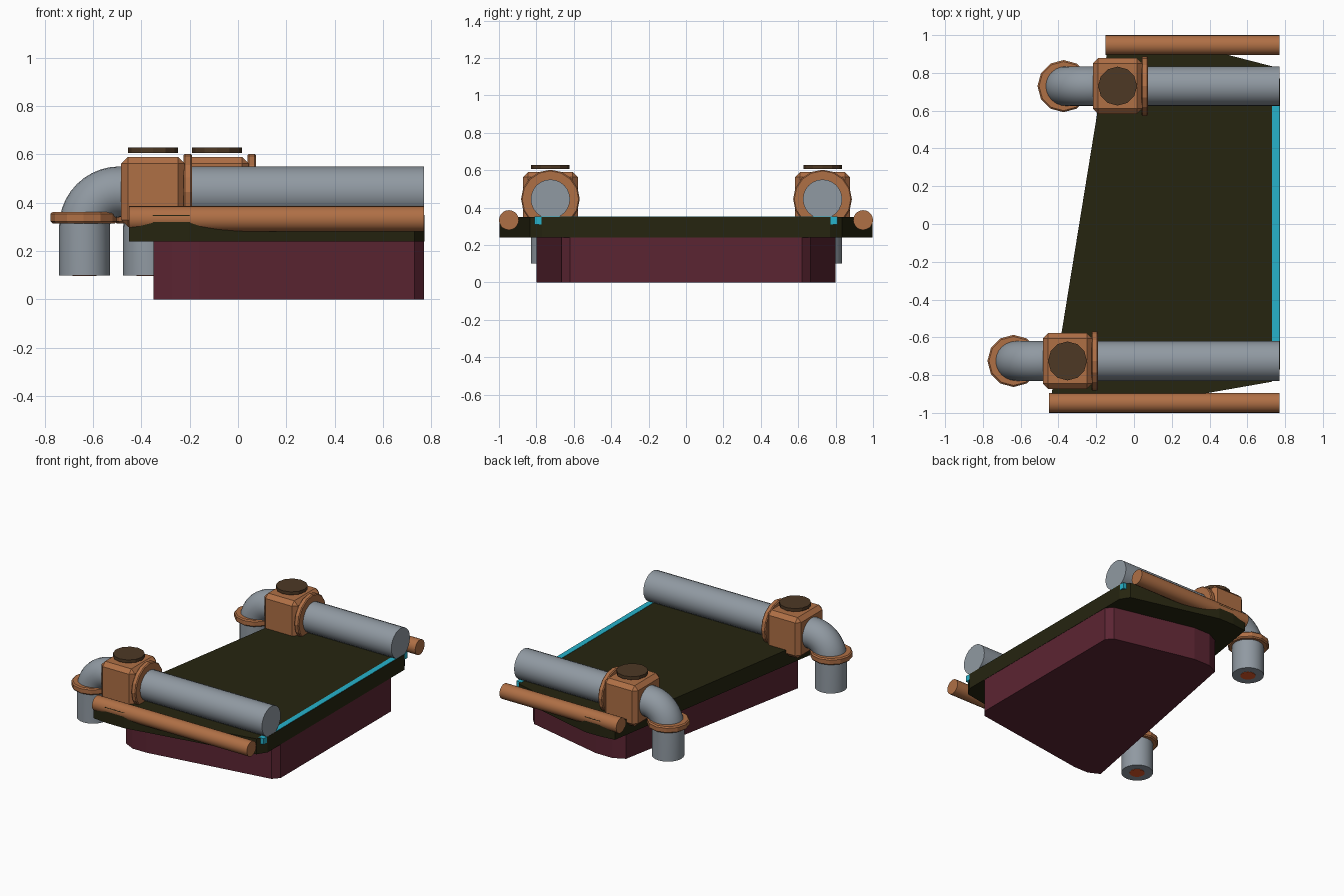
import bpy, bmesh, math
from mathutils import Vector, Matrix

if "Cube" in bpy.data.objects:
    bpy.data.objects.remove(bpy.data.objects["Cube"], do_unlink=True)


def material(name, *rgb):
    m = bpy.data.materials.new(name)
    m.use_nodes = True
    m.diffuse_color = (*rgb, 1)
    m.node_tree.nodes["Principled BSDF"].inputs["Base Color"].default_value = (*rgb, 1)
    return m


OLIVE = material("dark olive", .019, .018, .005)
MAROON = material("maroon", .105, .018, .032)
COPPER = material("copper", .43, .16, .06)
STEEL = material("pipe grey", .28, .32, .36)
BROWN = material("dark brown", .075, .04, .018)
CYAN = material("cyan", .02, .45, .6)
GLOW = material("bright orange", .75, .1, .02)


def finish(name, bm, mat, smooth=False):
    bmesh.ops.recalc_face_normals(bm, faces=bm.faces)
    mesh = bpy.data.meshes.new(name)
    bm.to_mesh(mesh)
    bm.free()
    mesh.materials.append(mat)
    ob = bpy.data.objects.new(name, mesh)
    bpy.context.collection.objects.link(ob)
    if smooth:
        bpy.ops.object.select_all(action='DESELECT')
        ob.select_set(True)
        bpy.context.view_layer.objects.active = ob
        bpy.ops.object.shade_smooth_by_angle(angle=math.radians(35))
    return ob


def slab(name, outline, z0, z1, mat):
    bm = bmesh.new()
    base = bm.faces.new([bm.verts.new((x, y, z0)) for x, y in outline])
    top = bmesh.ops.extrude_face_region(bm, geom=[base])["geom"]
    bmesh.ops.translate(bm, vec=(0, 0, z1 - z0),
                        verts=[v for v in top if isinstance(v, bmesh.types.BMVert)])
    finish(name, bm, mat)


def box(name, centre, size, mat, chamfer=0):
    bm = bmesh.new()
    bmesh.ops.create_cube(bm, size=1, matrix=Matrix.LocRotScale(centre, None, size))
    if chamfer:
        bmesh.ops.bevel(bm, geom=bm.edges[:], offset=chamfer, segments=1, affect='EDGES')
    finish(name, bm, mat)


def disc(name, centre, radius, depth, mat, axis='Z', sides=12, smooth=False, chamfer=0):
    bm = bmesh.new()
    turn = Matrix.Rotation(math.pi / 2, 4, 'Y') if axis == 'X' else Matrix()
    bmesh.ops.create_cone(bm, cap_ends=True, segments=sides, radius1=radius, radius2=radius,
                          depth=depth, matrix=Matrix.Translation(centre) @ turn)
    if chamfer:
        rims = [e for e in bm.edges if any(len(f.verts) > 4 for f in e.link_faces)]
        bmesh.ops.bevel(bm, geom=rims, offset=chamfer, segments=1, affect='EDGES')
    finish(name, bm, mat, smooth)


def tube(name, path, radius, y, mat, sides=24):
    """Sweep a circle along points (x, z, heading) in a vertical plane."""
    bm = bmesh.new()
    rings = []
    for x, z, heading in path:
        side = Vector((-math.sin(heading), 0, math.cos(heading)))
        ring = []
        for i in range(sides):
            a = math.tau * i / sides
            ring.append(bm.verts.new(Vector((x, y, z)) + radius * (
                side * math.cos(a) + Vector((0, math.sin(a), 0)))))
        rings.append(ring)
    for a, b in zip(rings, rings[1:]):
        for i in range(sides):
            j = (i + 1) % sides
            bm.faces.new((a[i], a[j], b[j], b[i]))
    bm.faces.new(rings[0])
    bm.faces.new(rings[-1])
    finish(name, bm, mat, True)


# Tapered deck and the hull block beneath it
slab("deck", [(-.45, -.985), (-.35, -.998), (-.2, -.998), (.73, -.835), (.772, -.77),
              (.772, .77), (.73, .835), (.1, .998), (-.02, .998), (-.13, .985)],
     .24, .35, OLIVE)
slab("lower_hull", [(-.35, -.76), (-.27, -.8), (-.16, -.8), (.73, -.665), (.77, -.62),
                    (.77, .62), (.73, .665), (.15, .8), (.02, .8), (-.06, .76)],
     0, .24, MAROON)

# Lit strip along the edge of the deck
box("light_strip", (.75, 0, .331), (.04, 1.62, .042), CYAN)

# One pipe run per side: rail, pipe, elbow, valve and collars
PIPE_Z, PIPE_R, BEND = .445, .105, .145
for side, y, shift, rail_x in (("front", -.725, 0, -.45), ("back", .73, .265, -.15)):
    disc(side + "_rail", ((rail_x + .77) / 2, math.copysign(.947, y), .333), .053,
         .77 - rail_x, COPPER, 'X', 20, True)
    path = [(.77, PIPE_Z, math.pi)]
    for i in range(11):
        a = math.pi / 2 * i / 10
        path.append((-.49 + shift - BEND * math.sin(a),
                     PIPE_Z - BEND + BEND * math.cos(a), math.pi + a))
    path.append((-.635 + shift, .1, math.pi * 1.5))
    tube(side + "_pipe", path, PIPE_R, y, STEEL)
    disc(side + "_outlet_glow", (-.635 + shift, y, .099), .05, .004, GLOW, sides=16)
    disc(side + "_elbow_collar", (-.638 + shift, y, .338), .138, .046, COPPER, chamfer=.008)
    box(side + "_valve_box", (-.352 + shift, y, PIPE_Z), (.262, .295, .29), COPPER, .028)
    disc(side + "_valve_flange", (-.208 + shift, y, PIPE_Z), .157, .036, COPPER, 'X', 16,
         chamfer=.006)
    disc(side + "_valve_cap", (-.352 + shift, y, .617), .103, .022, BROWN)
